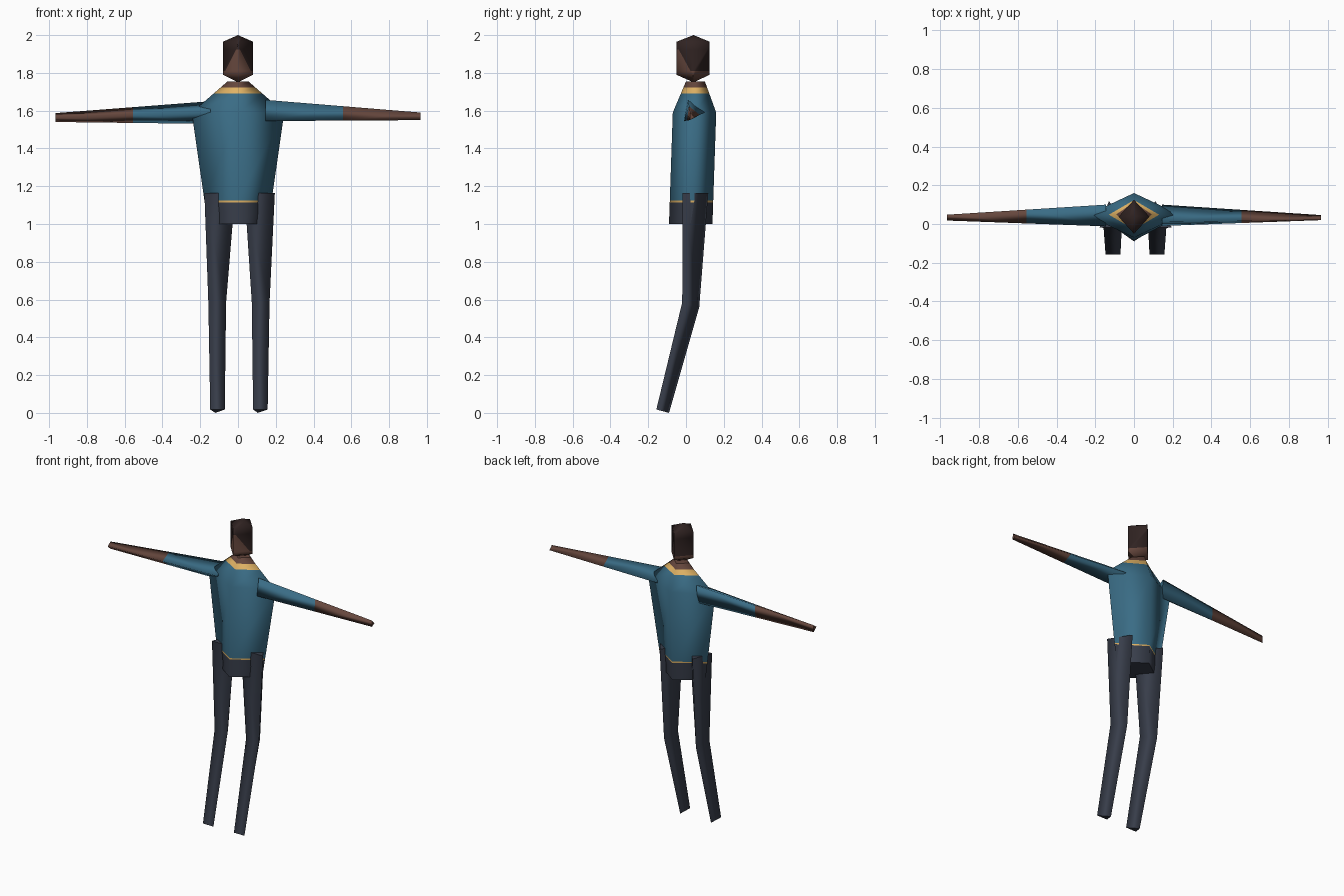
import bpy
import bmesh
from mathutils import Vector

cube = bpy.data.objects.get("Cube")
if cube:
    bpy.data.objects.remove(cube, do_unlink=True)


def material(name, rgb):
    mat = bpy.data.materials.new(name)
    mat.use_nodes = True
    mat.diffuse_color = (*rgb, 1)
    mat.node_tree.nodes["Principled BSDF"].inputs["Base Color"].default_value = (*rgb, 1)
    return mat


blue = material("blue_shirt", (0.042, 0.15, 0.235))
navy = material("dark_trousers", (0.04, 0.048, 0.07))
skin = material("brown_skin", (0.13, 0.062, 0.046))
hair = material("dark_hair", (0.03, 0.017, 0.016))
gold = material("gold_trim", (0.75, 0.45, 0.13))


def loft(name, rings, mats, cuts=(), rule=None):
    """Skin a list of rings; a one-point ring is an apex. Cuts are (point, normal) planes."""
    bm = bmesh.new()
    loops = [[bm.verts.new(p) for p in ring] for ring in rings]
    for a, b in zip(loops, loops[1:]):
        n = max(len(a), len(b))
        for i in range(n):
            j = (i + 1) % n
            if len(a) == 1:
                quad = (a[0], b[j], b[i])
            elif len(b) == 1:
                quad = (a[i], a[j], b[0])
            else:
                quad = (a[i], a[j], b[j], b[i])
            bm.faces.new(quad).smooth = True
    # End caps stay flat
    for end in (loops[0], loops[-1]):
        if len(end) > 1:
            bm.faces.new(end)
    bmesh.ops.recalc_face_normals(bm, faces=bm.faces)
    for point, normal in cuts:
        geom = bm.verts[:] + bm.edges[:] + bm.faces[:]
        bmesh.ops.bisect_plane(bm, geom=geom, plane_co=point, plane_no=Vector(normal).normalized())
    if rule:
        for face in bm.faces:
            face.material_index = rule(face.calc_center_median())
    mesh = bpy.data.meshes.new(name)
    bm.to_mesh(mesh)
    bm.free()
    for mat in mats:
        mesh.materials.append(mat)
    obj = bpy.data.objects.new(name, mesh)
    bpy.context.collection.objects.link(obj)
    return obj


def diamond(z, half_x, front, back):
    mid = (front + back) / 2
    return [(0, front, z), (half_x, mid, z), (0, back, z), (-half_x, mid, z)]


def level(z):
    return ((0, 0, z), (0, 0, 1))


# Torso: hips, waist line, shirt, collar and neck
def torso_rule(c):
    if c.z < 1.115:
        return 1
    if c.z < 1.124 or 1.69 < c.z < 1.722:
        return 2
    return 3 if c.z > 1.7 else 0


loft("torso",
     [diamond(1.0, 0.16, -0.09, 0.14),
      diamond(1.59, 0.245, -0.07, 0.16),
      diamond(1.755, 0.055, 0.0, 0.10)],
     [blue, navy, gold, skin],
     [level(z) for z in (1.115, 1.124, 1.69, 1.722)], torso_rule)


# Head: pointed at both ends, with an arched hairline
def head_rule(c):
    face = c.y < 0.04 and c.z < 1.925 and c.z + 2 * abs(c.x) < 1.945
    return 0 if c.z < 1.81 or face else 1


loft("head",
     [[(0, 0.04, 1.75)],
      diamond(1.79, 0.08, -0.05, 0.125),
      diamond(1.965, 0.08, -0.05, 0.125),
      [(0, 0.04, 2.0)]],
     [skin, hair],
     [level(1.81), level(1.925),
      ((0, 0, 1.945), (2, 0, 1)), ((0, 0, 1.945), (-2, 0, 1))],
     head_rule)


# Arms: three-sided tapers, bare past the elbow
def arm(name, side, shoulder, hand):
    loft(name,
         [[(side * 0.145, y, z) for y, z in shoulder],
          [(side * 0.967, y, z) for y, z in hand]],
         [blue, skin], [((side * 0.555, 0, 0), (1, 0, 0))],
         lambda c: int(abs(c.x) > 0.555))


arm("left_arm", 1,
    [(-0.01, 1.545), (0.01, 1.657), (0.10, 1.59)],
    [(0.02, 1.55), (0.022, 1.59), (0.046, 1.565)])
arm("right_arm", -1,
    [(-0.012, 1.6), (0.10, 1.65), (0.085, 1.53)],
    [(0.018, 1.565), (0.048, 1.587), (0.046, 1.54)])


# Legs: three-sided, bent at the knee, one edge at the back
def leg(name, xs):
    heights = [(1.165, 1.165), (0.585, 0.56), (0.018, 0.0)]
    depths = [(-0.018, 0.118), (-0.02, 0.07), (-0.157, -0.09)]
    rings = []
    for (a, b, rear), (zf, zb), (yf, yb) in zip(xs, heights, depths):
        rings.append([(a, yf, zf), (b, yf, zf), (rear, yb, zb)])
    loft(name, rings, [navy])


leg("left_leg", [(0.035, 0.195, 0.11), (0.073, 0.167, 0.112), (0.08, 0.157, 0.105)])
leg("right_leg", [(-0.178, -0.015, -0.13), (-0.157, -0.063, -0.122), (-0.147, -0.07, -0.12)])
